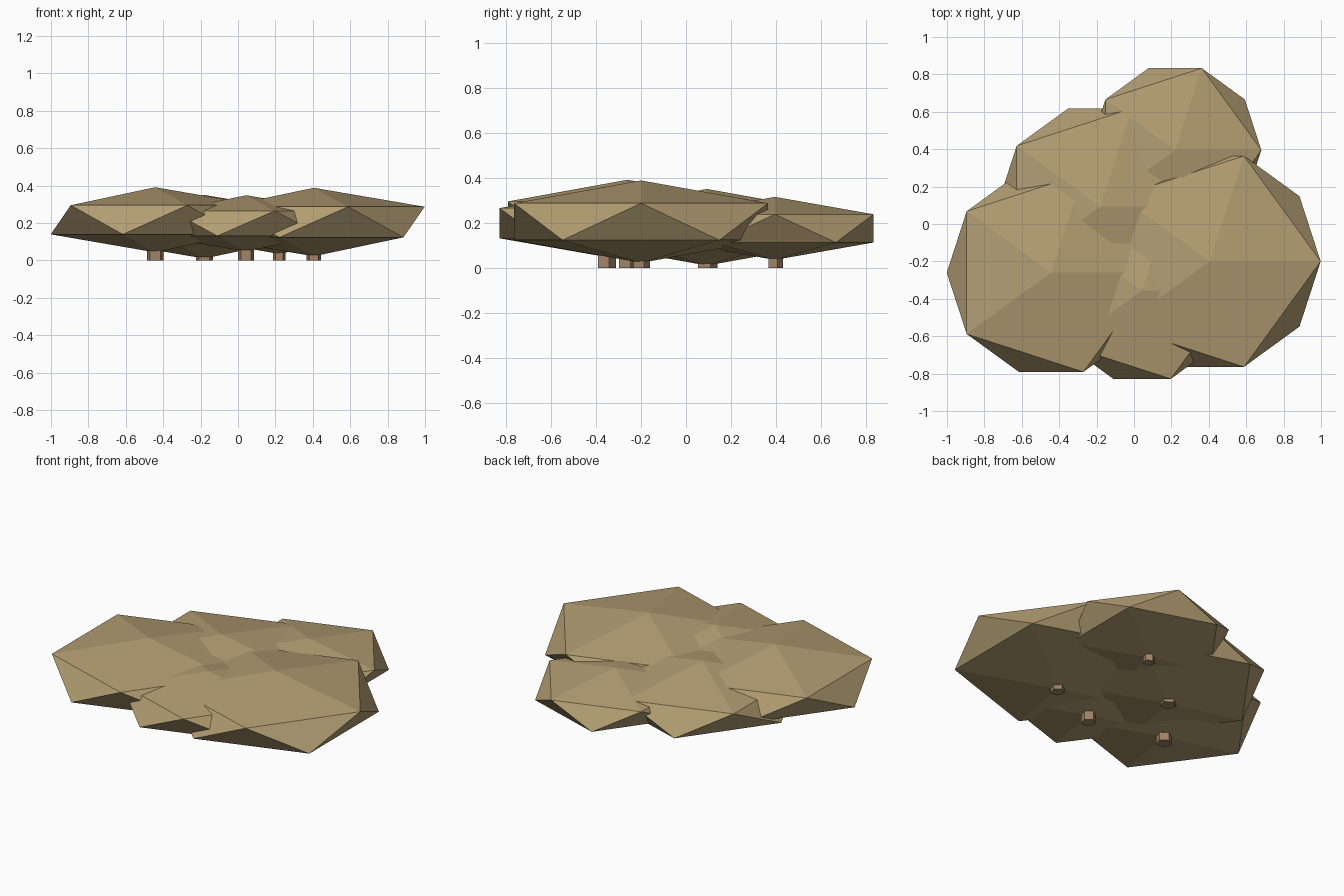
import bpy

if "Cube" in bpy.data.objects:
    bpy.data.objects.remove(bpy.data.objects["Cube"])


def material(name, color):
    m = bpy.data.materials.new(name)
    m.diffuse_color = color
    m.use_nodes = True
    m.node_tree.nodes["Principled BSDF"].inputs["Base Color"].default_value = m.diffuse_color
    return m


leaf = material("dry_leaf", (0.45, 0.34, 0.17, 1))
bark = material("bark", (0.36, 0.23, 0.14, 1))

# name, centre x, y, z, horizontal radius, half height, stem radius
clumps = [
    ("right", 0.405, -0.20, 0.205, 0.663, 0.183, 0.041),
    ("left", -0.443, -0.26, 0.217, 0.624, 0.174, 0.047),
    ("front", 0.043, -0.355, 0.198, 0.556, 0.150, 0.044),
    ("back_right", 0.220, 0.395, 0.175, 0.515, 0.140, 0.035),
    ("back_left", -0.180, 0.093, 0.180, 0.618, 0.170, 0.048),
]

for name, x, y, z, r, h, stem_r in clumps:
    # flattened low-poly foliage clump
    bpy.ops.mesh.primitive_ico_sphere_add(subdivisions=1, radius=1, location=(x, y, z))
    clump = bpy.context.object
    clump.name = name + "_foliage"
    clump.scale = (r, r, h)
    clump.data.materials.append(leaf)

    # short five-sided stem reaching up into the clump
    top = z - h * 0.5
    bpy.ops.mesh.primitive_cylinder_add(vertices=5, radius=stem_r, depth=top,
                                        location=(x, y, top / 2))
    stem = bpy.context.object
    stem.name = name + "_stem"
    stem.data.materials.append(bark)
